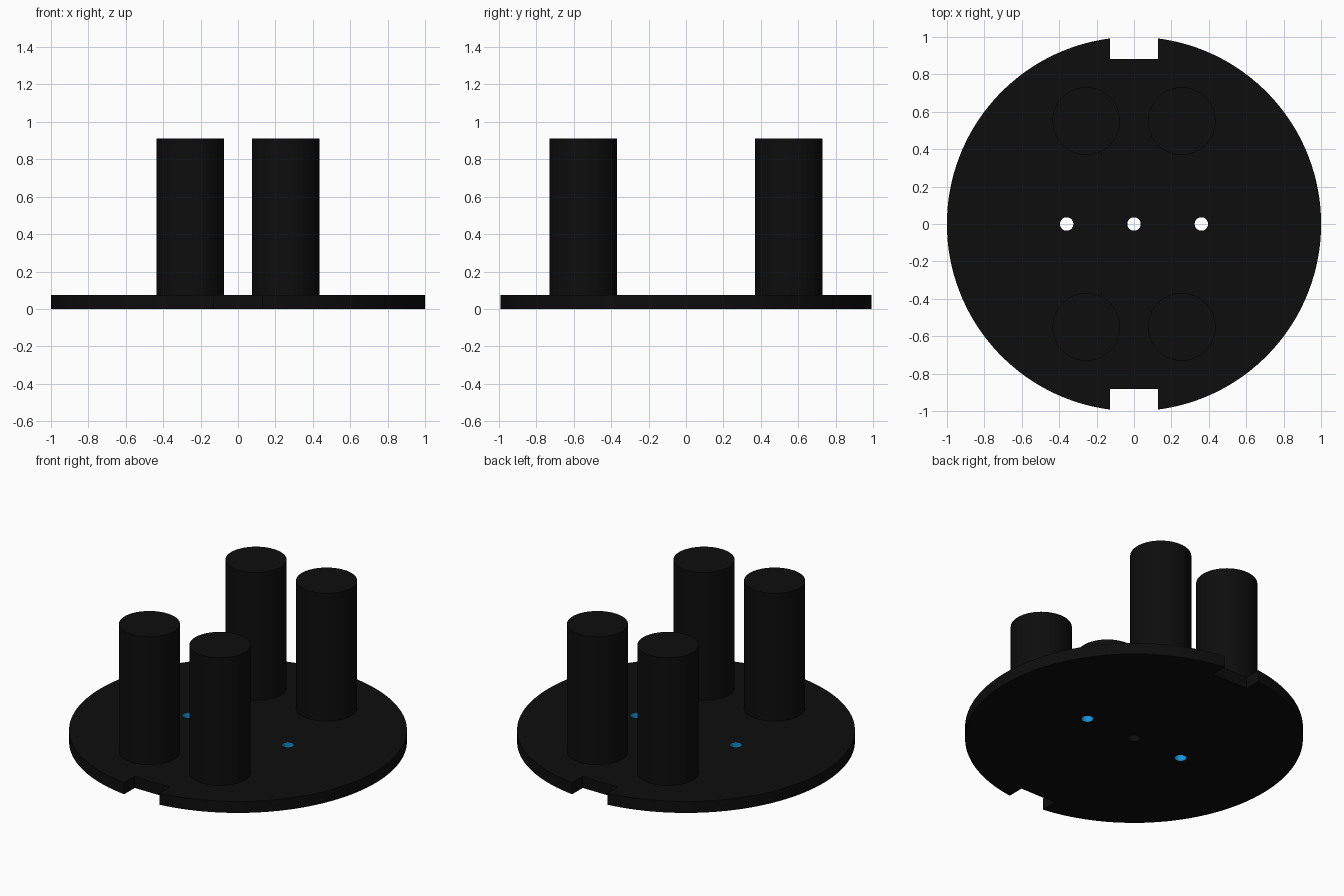
import bpy, bmesh
from math import sin, cos, asin, pi, hypot

cube = bpy.data.objects.get("Cube")
if cube:
    bpy.data.objects.remove(cube, do_unlink=True)

PLATE_H = 0.075
POST_TOP = 0.91
HOLE_R = 0.036
HOLES = (-0.36, 0.0, 0.36)
NOTCH_HALF, NOTCH_Y = 0.128, 0.883


def material(name, rgb):
    mat = bpy.data.materials.new(name)
    mat.use_nodes = True
    mat.diffuse_color = (*rgb, 1)
    mat.node_tree.nodes["Principled BSDF"].inputs["Base Color"].default_value = (*rgb, 1)
    return mat


black = material("black", (0.004, 0.004, 0.004))
blue = material("blue", (0.01, 0.27, 0.65))


def arc(cx, r, start, end, steps):
    return [(cx + r * cos(start + (end - start) * i / steps),
             r * sin(start + (end - start) * i / steps)) for i in range(steps + 1)]


def smooth(obj):
    bpy.ops.object.select_all(action="DESELECT")
    obj.select_set(True)
    bpy.context.view_layer.objects.active = obj
    bpy.ops.object.shade_smooth_by_angle(angle=pi / 6)


# Notched disc outline with three round holes, filled and extruded
gap = asin(NOTCH_HALF)
right = arc(0, 1, gap - pi / 2, pi / 2 - gap, 64)
half = [(NOTCH_HALF, -NOTCH_Y)] + right + [(NOTCH_HALF, NOTCH_Y)]
outline = half + [(-x, -y) for x, y in half]
loops = [outline] + [arc(x, HOLE_R, 0, 2 * pi, 32)[:-1] for x in HOLES]

curve = bpy.data.curves.new("base_outline", "CURVE")
curve.dimensions = "2D"
curve.fill_mode = "BOTH"
curve.extrude = PLATE_H / 2
for points in loops:
    spline = curve.splines.new("POLY")
    spline.points.add(len(points) - 1)
    for p, (x, y) in zip(spline.points, points):
        p.co = (x, y, PLATE_H / 2, 1)
    spline.use_cyclic_u = True
outline_obj = bpy.data.objects.new("base_outline", curve)
bpy.context.collection.objects.link(outline_obj)
bpy.context.view_layer.update()
mesh = bpy.data.meshes.new_from_object(
    outline_obj.evaluated_get(bpy.context.evaluated_depsgraph_get()))
bpy.data.objects.remove(outline_obj, do_unlink=True)

# Weld, rest on the ground, and colour the walls of the two outer holes
mesh.materials.clear()
mesh.materials.append(black)
mesh.materials.append(blue)
bm = bmesh.new()
bm.from_mesh(mesh)
bmesh.ops.remove_doubles(bm, verts=bm.verts, dist=0.0005)
bmesh.ops.recalc_face_normals(bm, faces=bm.faces)
low = min(v.co.z for v in bm.verts)
bmesh.ops.translate(bm, verts=bm.verts, vec=(0, 0, -low))
for f in bm.faces:
    c = f.calc_center_median()
    wall = abs(f.normal.z) < 0.5
    f.material_index = int(wall and hypot(abs(c.x) - HOLES[2], c.y) < 2 * HOLE_R)
bm.to_mesh(mesh)
bm.free()
base = bpy.data.objects.new("base_plate", mesh)
bpy.context.collection.objects.link(base)
smooth(base)

# Four upright posts
for side, x in (("left", 0.255), ("right", -0.255)):
    for end, y in (("front", -0.55), ("back", 0.55)):
        bottom = PLATE_H - 0.005
        bpy.ops.mesh.primitive_cylinder_add(
            vertices=64, radius=0.181, depth=POST_TOP - bottom,
            location=(x, y, (POST_TOP + bottom) / 2))
        post = bpy.context.object
        post.name = f"{end}_{side}_post"
        post.data.materials.append(black)
        smooth(post)
